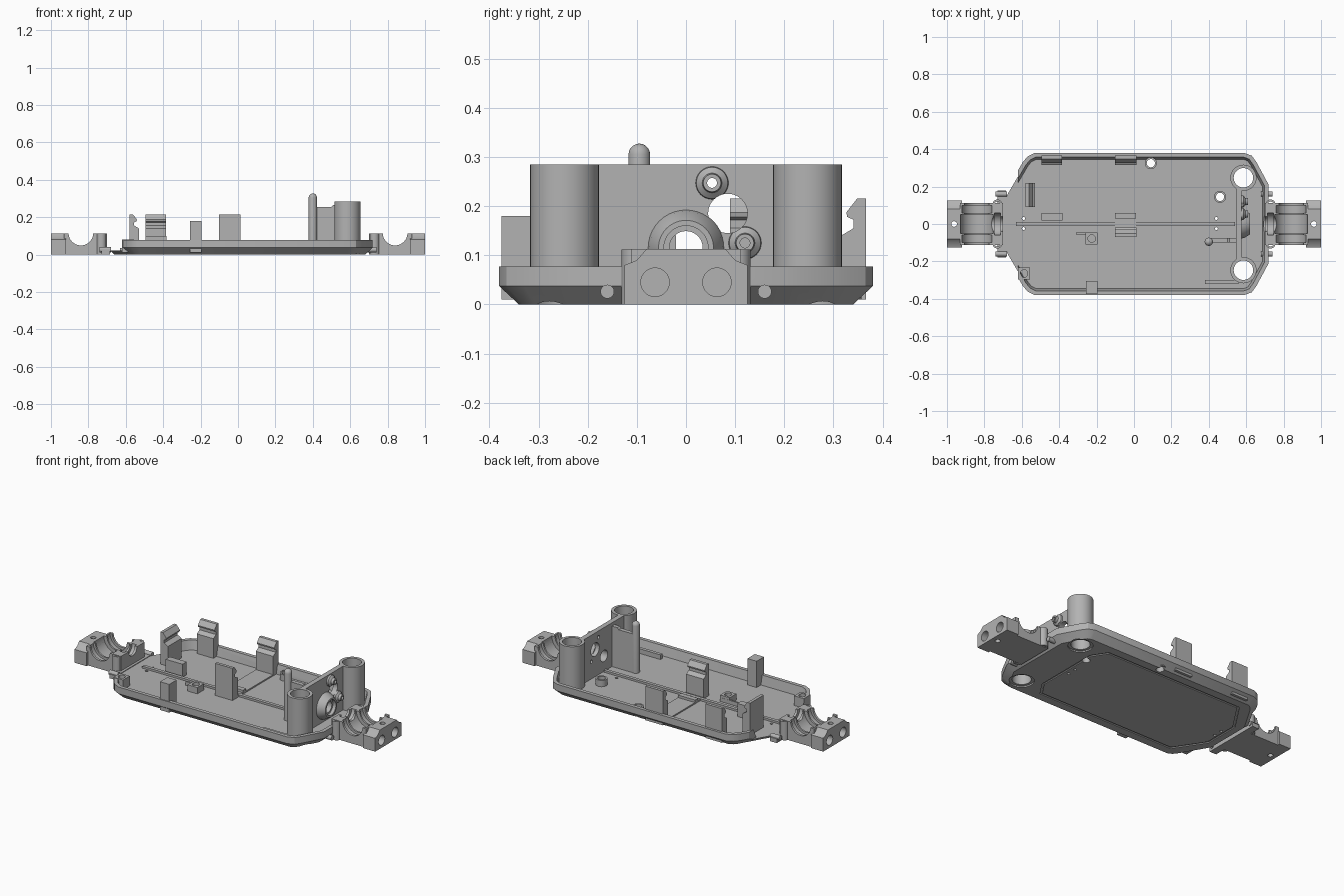
import bpy, bmesh
from math import sin, cos, pi
from mathutils import Vector

if "Cube" in bpy.data.objects:
    bpy.data.objects.remove(bpy.data.objects["Cube"])

grey = bpy.data.materials.new("plain grey")
grey.use_nodes = True
COLOUR = (0.45, 0.45, 0.45, 1)
grey.diffuse_color = COLOUR
grey.node_tree.nodes["Principled BSDF"].inputs["Base Color"].default_value = COLOUR


def loft(name, rings):
    """Closed solid through rings that share a point count."""
    bm = bmesh.new()
    loops = [[bm.verts.new(p) for p in ring] for ring in rings]
    n = len(loops[0])
    for a, b in zip(loops, loops[1:]):
        for i in range(n):
            j = (i + 1) % n
            bm.faces.new((a[i], a[j], b[j], b[i]))
    bm.faces.new(loops[0])
    bm.faces.new(loops[-1])
    bmesh.ops.recalc_face_normals(bm, faces=bm.faces)
    mesh = bpy.data.meshes.new(name)
    bm.to_mesh(mesh)
    bm.free()
    mesh.materials.append(grey)
    obj = bpy.data.objects.new(name, mesh)
    bpy.context.collection.objects.link(obj)
    return obj


def box(name, x0, x1, y0, y1, z0, z1):
    return loft(name, [[(x0, y0, z), (x1, y0, z), (x1, y1, z), (x0, y1, z)]
                       for z in (z0, z1)])


def turned(name, axis, a, b, stations):
    """Round part along an axis; a, b locate it, stations are (distance, radius)."""
    def place(t, u, v):
        return {"x": (t, u, v), "y": (u, t, v), "z": (u, v, t)}[axis]
    angles = [2 * pi * i / 40 for i in range(40)]
    return loft(name, [[place(t, a + r * cos(w), b + r * sin(w)) for w in angles]
                       for t, r in stations])


def rod(name, axis, a, b, r, t0, t1):
    return turned(name, axis, a, b, [(t0, r), (t1, r)])


def cut(obj, *cutters):
    bpy.context.view_layer.objects.active = obj
    for c in cutters:
        m = obj.modifiers.new("cut", "BOOLEAN")
        m.operation, m.solver, m.object = "DIFFERENCE", "EXACT", c
        bpy.ops.object.modifier_apply(modifier=m.name)
        bpy.data.objects.remove(c)
    return obj


def tube(name, axis, a, b, r, hole, t0, t1):
    return cut(rod(name, axis, a, b, r, t0, t1),
               rod("cutter", axis, a, b, hole, t0 - 0.05, t1 + 0.05))


def inset(points, d):
    """Move each side of a counter-clockwise outline inwards by d."""
    out = []
    for i, p in enumerate(points):
        p, q, r = Vector(p), Vector(points[i - 1]), Vector(points[(i + 1) % len(points)])
        e, f = (p - q).normalized(), (r - p).normalized()
        n, m = Vector((-e.y, e.x)), Vector((-f.y, f.x))
        out.append(p + (n + m) * d / (1 + n.dot(m)))
    return out


def at(points, z):
    return [(p[0], p[1], z) for p in points]


# Chassis tub: chamfered underside, raised rim, sunken floor
FLOOR, RIM, TOP = 0.022, 0.077, 0.285
half = [(0.72, 0.21), (0.655, 0.33), (0.63, 0.365), (0.59, 0.38),
        (-0.53, 0.38), (-0.57, 0.36), (-0.595, 0.33), (-0.70, 0.15)]
outline = half + [(x, -y) for x, y in reversed(half)]
tub = loft("chassis_tub", [at(inset(outline, 0.04), 0), at(outline, 0.037),
                           at(outline, RIM), at(inset(outline, 0.022), RIM),
                           at(inset(outline, 0.034), FLOOR)])
tower_spots = [(0.585, 0.247), (0.585, -0.247)]
ring_spots = [(0.09, 0.325), (0.46, 0.145)]
cut(tub, box("cutter", -0.8, -0.62, -0.3, 0.3, FLOOR, 0.2),
    rod("cutter", "x", 0, 0.115, 0.06, 0.66, 0.8),
    *[rod("cutter", "z", x, y, 0.052, -0.1, 0.3) for x, y in tower_spots],
    *[rod("cutter", "z", x, y, 0.068, -0.1, 0.008) for x, y in tower_spots],
    *[rod("cutter", "z", x, y, 0.022, -0.1, 0.3) for x, y in ring_spots],
    *[rod("cutter", "z", x, y, 0.008, -0.1, 0.3)
      for x in (-0.59, 0.44) for y in (-0.025, 0.03)])

# Shallow groove around the underside
plan = [(0.42, 0.29), (-0.5, 0.29), (-0.62, 0.11), (-0.62, -0.11),
        (-0.5, -0.29), (0.42, -0.29), (0.48, -0.2), (0.48, 0.2)]
groove = cut(loft("groove", [at(plan, -0.01), at(plan, 0.006)]),
             loft("cutter", [at(inset(plan, 0.012), -0.02), at(inset(plan, 0.012), 0.02)]))
cut(tub, groove)

# Screw towers and screw rings
for side, (x, y) in zip(("left", "right"), tower_spots):
    tube("tower_" + side, "z", x, y, 0.07, 0.052, 0.01, TOP)
for i, (x, y) in enumerate(ring_spots):
    tube("screw_ring_%d" % (i + 1), "z", x, y, 0.032, 0.022, 0.01, 0.06)

# Bulkhead between the towers, with bosses and bores
bulkhead = box("bulkhead", 0.545, 0.575, -0.19, 0.19, 0.01, TOP)
bores = [(0, 0.115, 0.034), (0.085, 0.185, 0.04), (0.053, 0.247, 0.01), (0.12, 0.125, 0.01)]
cut(bulkhead, *[rod("cutter", "x", y, z, r, 0.4, 0.7) for y, z, r in bores])
shaft_boss = turned("shaft_boss", "x", 0, 0.115, [(0.57, 0.078), (0.59, 0.074), (0.62, 0.056)])
cut(shaft_boss, rod("cutter", "x", 0, 0.115, 0.034, 0.5, 0.7),
    rod("cutter", "x", 0, 0.115, 0.045, 0.6, 0.7))
for i, (y, z, r) in enumerate(bores[2:]):
    boss = turned("gear_boss_%d" % (i + 1), "x", y, z,
                  [(0.57, 0.034), (0.585, 0.032), (0.595, 0.02), (0.61, 0.018)])
    cut(boss, rod("cutter", "x", y, z, r, 0.5, 0.7),
        rod("cutter", "x", 0.085, 0.185, 0.04, 0.5, 0.7))

# Domed post with its web to the bulkhead
turned("domed_post", "z", 0.4, -0.095,
       [(0.01, 0.022), (0.305, 0.022)] +
       [(0.305 + 0.022 * sin(k * pi / 10), 0.022 * cos(k * pi / 10)) for k in (1, 2, 3, 4, 4.8)])
web = [(0.4, 0.01), (0.55, 0.01), (0.55, 0.265), (0.51, 0.265), (0.5, 0.255), (0.4, 0.255)]
loft("post_web", [[(x, y, z) for x, z in web] for y in (-0.1, -0.075)])


# Battery clips: hooked profile swept sideways
def clip(name, origin, facing, width):
    profile = [(0, 0.01), (0, 0.215), (0.018, 0.215), (0.04, 0.187), (0.038, 0.178),
               (0.025, 0.172), (0.025, 0.155), (0.05, 0.14), (0.05, 0.01)]
    o, f = Vector((*origin, 0)), Vector((*facing, 0))
    side = Vector((-f.y, f.x, 0)) * width / 2
    loft(name, [[o + f * u + s + Vector((0, 0, z)) for u, z in profile]
                for s in (side, -side)])


clip("clip_rear_end", (-0.44, 0.366), (0, -1), 0.11)
clip("clip_rear_middle", (-0.045, 0.366), (0, -1), 0.115)
clip("clip_inner_middle", (-0.045, -0.07), (0, 1), 0.115)
clip("clip_end", (-0.58, 0.155), (1, 0), 0.13)
box("clip_strip", -0.102, 0.012, -0.03, 0.32, 0.01, 0.03)
box("strip_pad", -0.102, 0.012, 0.03, 0.06, 0.01, 0.045)
box("battery_stop", -0.495, -0.383, 0.02, 0.06, 0.01, 0.1)

# Floor ribs, posts and small blocks
box("centre_rib", -0.63, 0.54, -0.01, 0.01, 0.01, 0.034)
box("corner_rib", 0.38, 0.56, -0.32, -0.3, 0.01, 0.05)
box("side_post", -0.256, -0.195, -0.375, -0.305, 0.01, 0.18)
box("low_rib", -0.31, -0.195, -0.055, -0.045, 0.01, 0.045)
for name, x, y, z in (("low_block", -0.226, -0.078, 0.06), ("corner_block", -0.588, -0.265, 0.08)):
    cut(box(name, x - 0.032, x + 0.032, y - 0.032, y + 0.032, 0.01, z),
        rod("cutter", "z", x, y, 0.02, z - 0.03, z + 0.1))

# Plate across the low end
box("end_plate", -0.73, -0.685, -0.18, 0.18, 0, 0.025)

# Axle housings, one at each end
for label, s in (("left", 1), ("right", -1)):
    cx, cz = 0.84 * s, 0.115
    base = box("axle_housing_" + label, 0.7 * s, 0.93 * s, -0.112, 0.112, 0, 0.113)
    nose_half = [(0.125, 0), (0.125, 0.08), (0.1, 0.09), (0.08, 0.113)]
    nose_ring = nose_half + [(-y, z) for y, z in reversed(nose_half)]
    nose = loft("housing_nose_" + label, [[(x * s, y, z) for y, z in nose_ring]
                                          for x in (0.92, 1.0)])
    # Bearing seats, gear pocket and shaft saddle
    def scoops():
        return [rod("cutter", "y", cx, cz, 0.066, -0.2, 0.2),
                rod("cutter", "y", cx, cz, 0.08, 0.06, 0.098),
                rod("cutter", "y", cx, cz, 0.08, -0.098, -0.06),
                rod("cutter", "y", cx, cz, 0.088, -0.05, 0.05)]
    cut(base, *scoops(),
        rod("cutter", "x", 0, cz, 0.04, 0.6 * s, 0.82 * s),
        rod("cutter", "x", 0, cz, 0.06, 0.715 * s, 0.745 * s))
    cut(nose, *scoops(), rod("cutter", "z", 0.962 * s, 0, 0.015, -0.1, 0.2),
        *[rod("cutter", "x", y, 0.045, 0.029, 0.94 * s, 1.1 * s) for y in (-0.063, 0.063)])
    # Screw ears and side pins
    for side, t in (("back", 1), ("front", -1)):
        tube("screw_ear_%s_%s" % (label, side), "z", 0.73 * s, 0.105 * t, 0.026, 0.015, 0, 0.112)
        rod("side_pin_%s_%s" % (label, side), "x", 0.16 * t, 0.026, 0.014, 0.68 * s, 0.74 * s)

# Smooth round surfaces, keep edges crisp
for obj in bpy.context.collection.objects:
    if obj.type == "MESH" and grey.name in obj.data.materials:
        bpy.ops.object.select_all(action="DESELECT")
        obj.select_set(True)
        bpy.context.view_layer.objects.active = obj
        bpy.ops.object.shade_smooth_by_angle()
